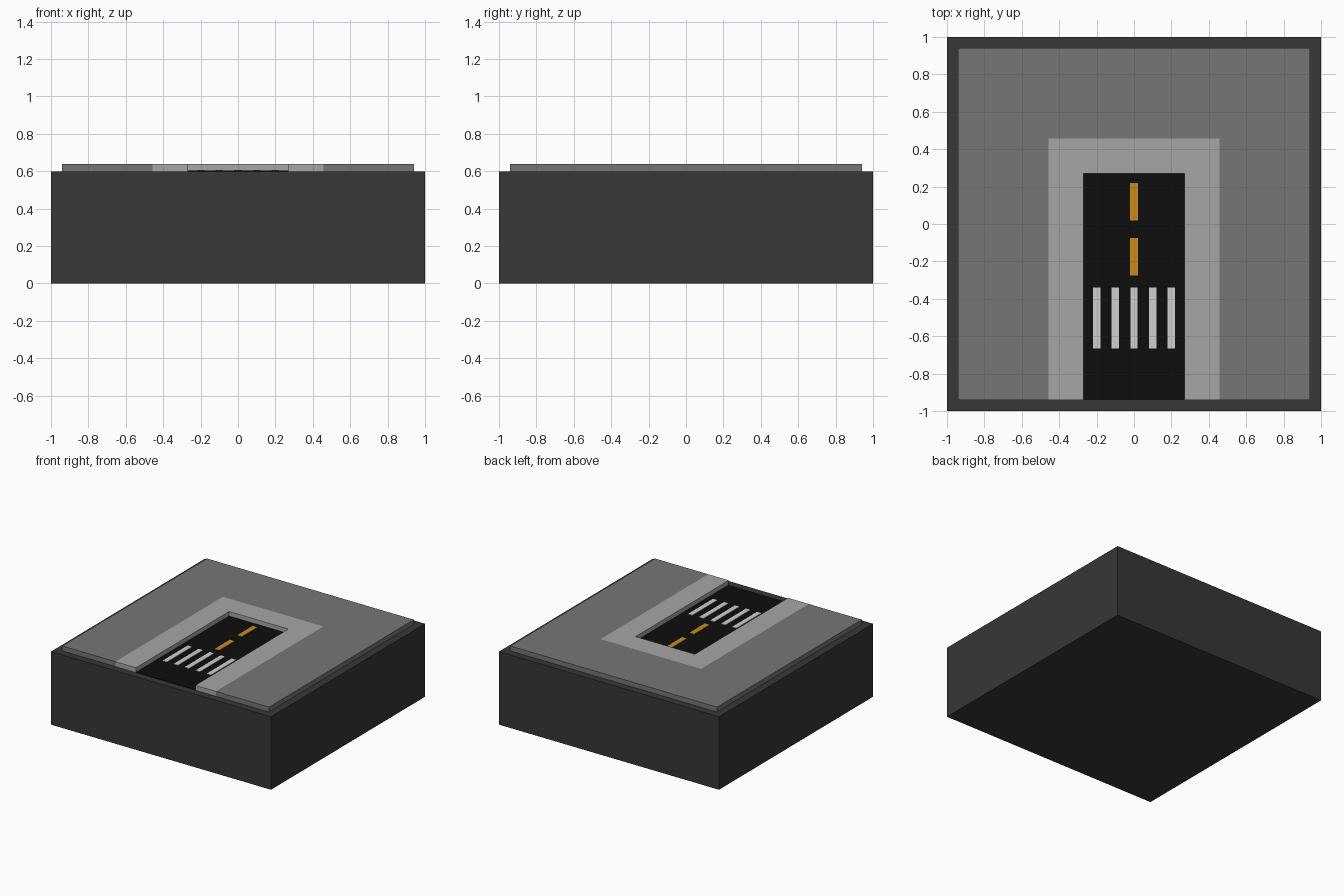
import bpy
import bmesh

cube = bpy.data.objects.get("Cube")
if cube:
    bpy.data.objects.remove(cube, do_unlink=True)


def material(name, r, g, b):
    mat = bpy.data.materials.new(name)
    mat.use_nodes = True
    mat.diffuse_color = (r, g, b, 1)
    mat.node_tree.nodes["Principled BSDF"].inputs["Base Color"].default_value = (r, g, b, 1)
    return mat


charcoal = material("charcoal", 0.038, 0.038, 0.038)
paving = material("paving grey", 0.18, 0.18, 0.18)
kerb = material("light kerb grey", 0.38, 0.38, 0.38)
asphalt = material("asphalt black", 0.004, 0.004, 0.004)
white = material("paint white", 0.63, 0.63, 0.63)
amber = material("paint amber", 0.61, 0.27, 0.008)


def prism(name, outline, z0, z1, mat):
    """Extrude a flat outline from z0 up to z1."""
    bm = bmesh.new()
    face = bm.faces.new([bm.verts.new((x, y, z0)) for x, y in outline])
    top = bmesh.ops.extrude_face_region(bm, geom=[face], use_keep_orig=True)["geom"]
    verts = [v for v in top if isinstance(v, bmesh.types.BMVert)]
    bmesh.ops.translate(bm, vec=(0, 0, z1 - z0), verts=verts)
    bmesh.ops.recalc_face_normals(bm, faces=bm.faces)
    mesh = bpy.data.meshes.new(name)
    bm.to_mesh(mesh)
    bm.free()
    mesh.materials.append(mat)
    obj = bpy.data.objects.new(name, mesh)
    bpy.context.collection.objects.link(obj)
    return obj


def slab(name, x, half_width, y0, y1, z0, z1, mat):
    a, b = x - half_width, x + half_width
    return prism(name, [(a, y0), (b, y0), (b, y1), (a, y1)], z0, z1, mat)


def horseshoe(name, outer, outer_y, inner, inner_y, mat):
    """Raised U-shaped pavement, open towards the front."""
    right = [(inner, FRONT), (outer, FRONT), (outer, outer_y)]
    left = [(-x, y) for x, y in reversed(right)]
    outline = right + left + [(-inner, inner_y), (inner, inner_y)]
    return prism(name, outline, BASE, DECK, mat)


BASE, DECK, FRONT = 0.6, 0.64, -0.94

# Foundation block and raised pavements
slab("base", 0, 1, -1, 1, 0, BASE, charcoal)
horseshoe("outer_pavement", 0.94, 0.94, 0.457, 0.457, paving)
horseshoe("inner_kerb", 0.457, 0.457, 0.27, 0.27, kerb)

# Sunken road
slab("road", 0, 0.27, FRONT, 0.27, BASE, BASE + 0.003, asphalt)

# Painted crossing bars and centre dashes
for i in range(5):
    slab(f"crossing_bar_{i + 1}", (i - 2) * 0.1, 0.02, -0.665, -0.34,
         BASE + 0.003, BASE + 0.007, white)
for i, y in enumerate((-0.275, 0.02)):
    slab(f"centre_dash_{i + 1}", 0, 0.021, y, y + 0.2,
         BASE + 0.003, BASE + 0.007, amber)
